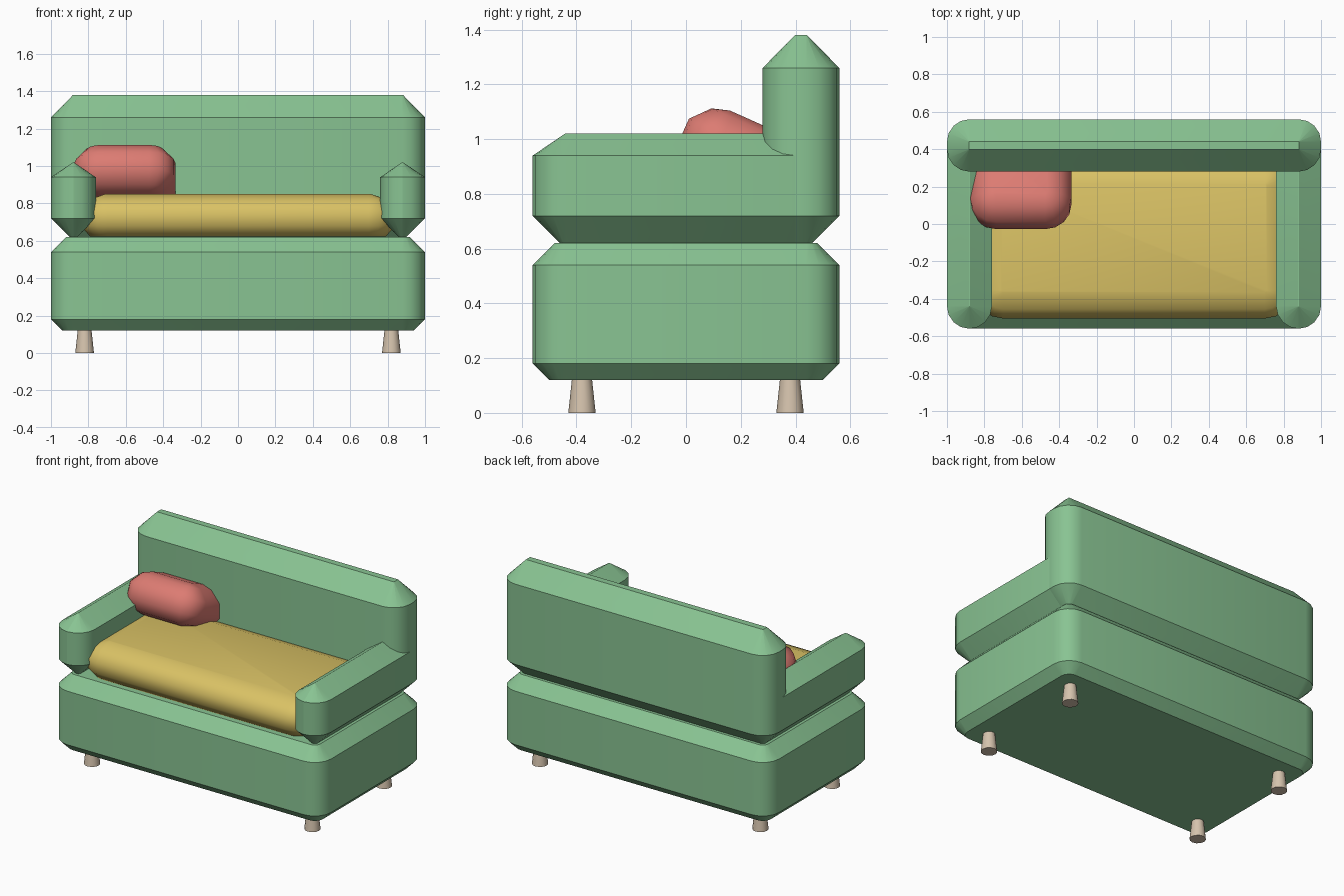
import bpy
import bmesh
import math

old = bpy.data.objects.get("Cube")
if old:
    bpy.data.objects.remove(old, do_unlink=True)


def material(name, rgb):
    m = bpy.data.materials.new(name)
    m.use_nodes = True
    colour = (*rgb, 1)
    m.diffuse_color = colour
    m.node_tree.nodes["Principled BSDF"].inputs["Base Color"].default_value = colour
    return m


green = material("sage_green_fabric", (0.25, 0.55, 0.29))
yellow = material("mustard_fabric", (0.70, 0.54, 0.13))
red = material("coral_fabric", (0.72, 0.20, 0.17))
wood = material("pale_wood", (0.67, 0.55, 0.42))


def finish(obj, mat, angle):
    obj.data.materials.append(mat)
    bpy.ops.object.select_all(action="DESELECT")
    obj.select_set(True)
    bpy.context.view_layer.objects.active = obj
    bpy.ops.object.shade_smooth_by_angle(angle=math.radians(angle))
    return obj


def rounded_ring(half_x, half_y, radius, steps):
    """Outline of a rounded rectangle, counter-clockwise."""
    points = []
    for corner, (sx, sy) in enumerate([(1, 1), (-1, 1), (-1, -1), (1, -1)]):
        for i in range(steps + 1):
            a = math.pi / 2 * (corner + i / steps)
            points.append((sx * (half_x - radius) + radius * math.cos(a),
                           sy * (half_y - radius) + radius * math.sin(a)))
    return points


def padded_block(name, mat, centre, half, radius, layers, angle=30, tilt=0, steps=4):
    """Stack rounded outlines; each layer is (inset, height)."""
    bm = bmesh.new()
    rings = []
    for inset, z in layers:
        ring = rounded_ring(half[0] - inset, half[1] - inset,
                            max(radius - inset, 0.001), steps)
        rings.append([bm.verts.new((x, y, z)) for x, y in ring])
    count = len(rings[0])
    for low, high in zip(rings, rings[1:]):
        for i in range(count):
            j = (i + 1) % count
            bm.faces.new((low[i], low[j], high[j], high[i]))
    bm.faces.new(rings[0][::-1])
    bm.faces.new(rings[-1])
    mesh = bpy.data.meshes.new(name)
    bm.to_mesh(mesh)
    bm.free()
    obj = bpy.data.objects.new(name, mesh)
    bpy.context.collection.objects.link(obj)
    obj.location = centre
    obj.rotation_euler.x = math.radians(tilt)
    return finish(obj, mat, angle)


# Base and backrest
padded_block("base", green, (0, 0, 0), (1, 0.56), 0.12,
             [(0.06, 0.12), (0, 0.18), (0, 0.54), (0.08, 0.62)])
padded_block("backrest", green, (0, 0.42, 0), (1, 0.14), 0.12,
             [(0.1, 0.62), (0, 0.72), (0, 1.26), (0.118, 1.38)])

# Armrests, running into the backrest
for side, sign in (("left", 1), ("right", -1)):
    padded_block(side + "_armrest", green, (sign * 0.88, -0.02, 0), (0.12, 0.54), 0.12,
                 [(0.1, 0.62), (0, 0.72), (0, 0.94), (0.118, 1.02)])

# Seat cushion
padded_block("seat_cushion", yellow, (0, -0.075, 0), (0.85, 0.43), 0.15,
             [(0.06, 0.622), (0.01, 0.68), (0, 0.76), (0.05, 0.82), (0.14, 0.85)],
             angle=50)

# Loose pillow leaning against the backrest
padded_block("pillow", red, (-0.605, 0.22, 0.93), (0.27, 0.25), 0.14,
             [(0.124, -0.135), (0.06, -0.115), (0, -0.047),
              (0, 0.047), (0.06, 0.115), (0.124, 0.135)],
             angle=50, tilt=-24)

# Tapered legs
for front, sy in (("front", -1), ("back", 1)):
    for side, sx in (("left", 1), ("right", -1)):
        bpy.ops.mesh.primitive_cone_add(vertices=12, radius1=0.05, radius2=0.036,
                                        depth=0.13, location=(sx * 0.82, sy * 0.38, 0.065))
        leg = bpy.context.object
        leg.name = front + "_" + side + "_leg"
        finish(leg, wood, 35)
